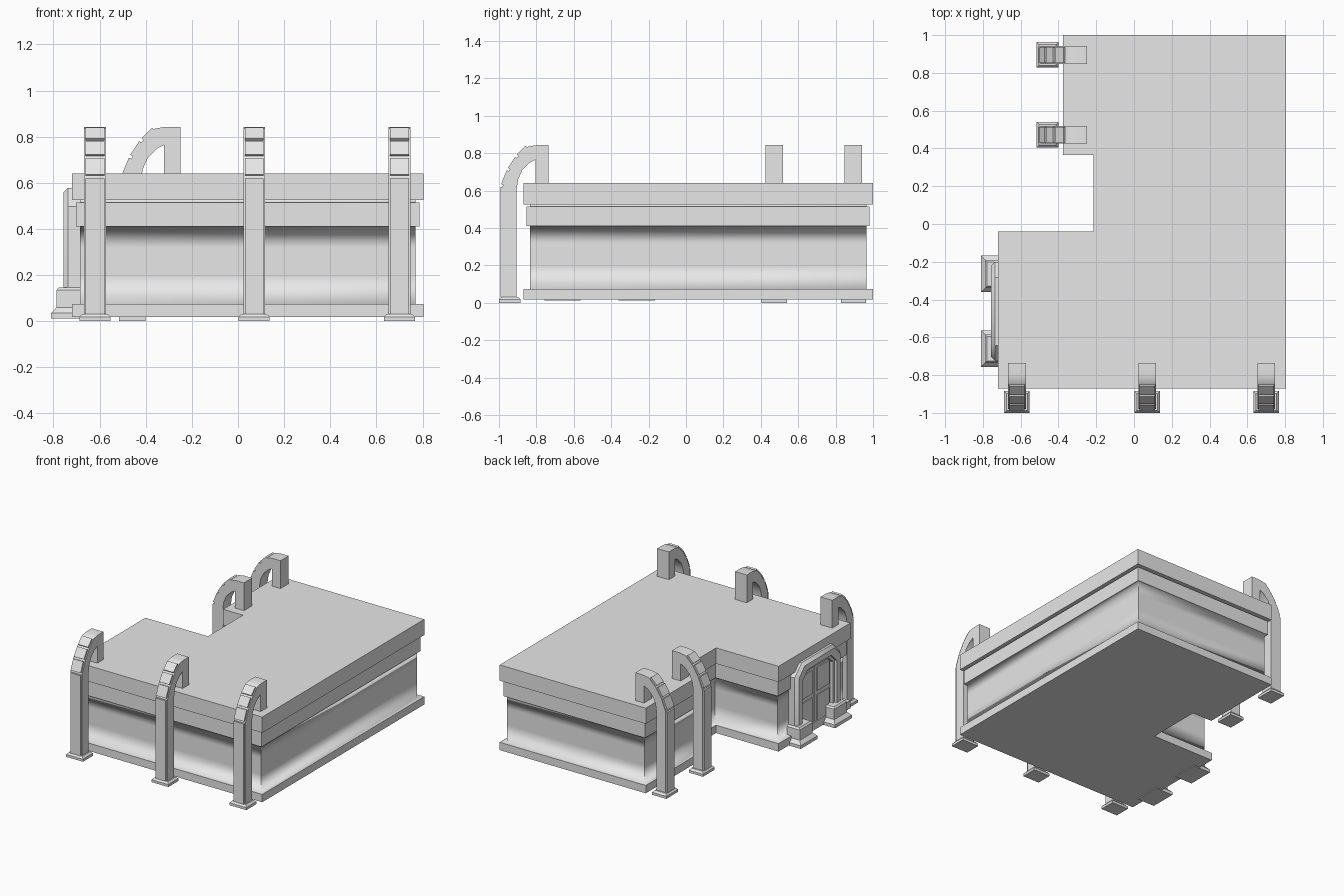
import bpy, bmesh, math
from mathutils import Vector

cube = bpy.data.objects.get("Cube")
if cube:
    bpy.data.objects.remove(cube, do_unlink=True)

grey = bpy.data.materials.new("plain_grey")
grey.use_nodes = True
COLOUR = (0.8, 0.8, 0.8, 1)
grey.diffuse_color = COLOUR
grey.node_tree.nodes["Principled BSDF"].inputs["Base Color"].default_value = COLOUR


def finish(bm, name, soft_concave=False, location=(0, 0, 0), turn=0):
    """Set smooth shading with sharp edges and make the object."""
    bmesh.ops.recalc_face_normals(bm, faces=bm.faces)
    for f in bm.faces:
        f.smooth = True
    for e in bm.edges:
        angle = e.calc_face_angle_signed(0)
        level = abs(e.verts[0].co.z - e.verts[1].co.z) < 0.001
        soft = abs(angle) < math.radians(35) or (soft_concave and level and angle < 0)
        e.smooth = soft
    mesh = bpy.data.meshes.new(name)
    bm.to_mesh(mesh)
    bm.free()
    mesh.materials.append(grey)
    obj = bpy.data.objects.new(name, mesh)
    obj.location = location
    obj.rotation_euler.z = turn
    bpy.context.collection.objects.link(obj)
    return obj


def loft(rings):
    """Join rings of points, bottom to top, and cap both ends."""
    bm = bmesh.new()
    loops = [[bm.verts.new(p) for p in ring] for ring in rings]
    n = len(loops[0])
    for a, b in zip(loops, loops[1:]):
        for i in range(n):
            j = (i + 1) % n
            bm.faces.new((a[i], a[j], b[j], b[i]))
    bm.faces.new(loops[0][::-1])
    bm.faces.new(loops[-1])
    return bm


def rect(x0, x1, y0, y1, z):
    return [(x0, y0, z), (x1, y0, z), (x1, y1, z), (x0, y1, z)]


def box(x0, x1, y0, y1, z0, z1):
    return loft([rect(x0, x1, y0, y1, z0), rect(x0, x1, y0, y1, z1)])


# Building: stepped outline, inset by differing amounts at each height
OUTLINE = [Vector(p) for p in (
    (-0.72, -0.87), (0.805, -0.87), (0.805, 1.0), (-0.375, 1.0),
    (-0.375, 0.365), (-0.215, 0.365), (-0.215, -0.04), (-0.72, -0.04))]


def outline(inset, z):
    ring = []
    for i, p in enumerate(OUTLINE):
        before = (p - OUTLINE[i - 1]).normalized()
        after = (OUTLINE[(i + 1) % len(OUTLINE)] - p).normalized()
        inward = Vector((-before.y - after.y, before.x + after.x))
        q = p + inward * inset
        ring.append((q.x, q.y, z))
    return ring


WALL, BAND = 0.035, 0.018
body = [(0, 0.018), (0, 0.075), (WALL, 0.075), (WALL, 0.2), (WALL, 0.32),
        (WALL, 0.41), (BAND, 0.41), (BAND, 0.515), (WALL, 0.515), (WALL, 0.53)]
finish(loft([outline(*s) for s in body]), "walls_with_plinth_and_band", True)
finish(loft([outline(0, 0.525), outline(0, 0.64)]), "roof_slab")

# Hooked ribs: outer profile runs up from the foot and over on to the roof
OUTER = [(0.02, 0.025), (0.02, 0.625), (0.055, 0.71), (0.10, 0.78), (0.155, 0.835),
         (0.20, 0.843), (0.265, 0.843), (0.265, 0.63)]
INNER = [(0.195, 0.63), (0.195, 0.765), (0.165, 0.75), (0.125, 0.71),
         (0.102, 0.66), (0.095, 0.61), (0.095, 0.025)]


def rib(name, location, turn=0):
    half = 0.047
    profile = OUTER + INNER
    bm = loft([[(x, u, z) for u, z in profile] for x in (-half, half)])
    bmesh.ops.recalc_face_normals(bm, faces=bm.faces)
    bm.faces.ensure_lookup_table()
    # recessed column panel and three recessed squares on the bend
    bm_faces = bm.faces[:4]
    for f in bm_faces:
        rim = bmesh.ops.inset_individual(bm, faces=[f], thickness=0.009)["faces"]
        inner = bmesh.ops.extrude_face_region(bm, geom=[f])["geom"]
        shift = -0.012 * f.normal
        moved = [v for v in inner if isinstance(v, bmesh.types.BMVert)]
        bmesh.ops.translate(bm, vec=shift, verts=moved)
        bmesh.ops.delete(bm, geom=[f], context='FACES_ONLY')
    finish(bm, name, location=location, turn=turn)
    # spreading foot
    w = 0.0675
    foot = [rect(-w, w, 0, 0.115, 0), rect(-w, w, 0, 0.115, 0.018),
            rect(-0.055, 0.055, 0.012, 0.103, 0.032)]
    finish(loft(foot), name + "_foot", location=location, turn=turn)


for i, x in enumerate((-0.62, 0.07, 0.70)):
    rib(f"front_rib_{i + 1}", (x, -1.0, 0))
for i, y in enumerate((0.472, 0.895)):
    rib(f"side_rib_{i + 1}", (-0.515, y, 0), -math.pi / 2)

# Doorway on the right side
DOOR_Y = -0.462


def arch(name, half, top, cut, thick, x_front, bevel):
    """Door surround with cut upper corners."""
    def side(h, t, c):
        return [(h, 0.03), (h, t - c), (h - c, t), (c - h, t), (-h, t - c), (-h, 0.03)]
    profile = side(half, top, cut) + side(half - thick, top - thick, cut * 0.8)[::-1]
    bm = loft([[(x, DOOR_Y + y, z) for y, z in profile] for x in (x_front, -0.67)])
    if bevel:
        edges = [e for e in bm.edges
                 if all(v.co.x < x_front + 0.001 for v in e.verts)
                 and all(abs(v.co.y - DOOR_Y) > half - 0.001 or v.co.z > top - 0.001
                         for v in e.verts)]
        bmesh.ops.bevel(bm, geom=edges, offset=bevel, segments=1, affect='EDGES')
    finish(bm, name)


arch("door_frame", 0.26, 0.578, 0.08, 0.06, -0.757, 0.02)
arch("door_inner_trim", 0.21, 0.525, 0.06, 0.03, -0.738, 0)

for side_name, s in (("left", 1), ("right", -1)):
    # door leaf with two recessed panels
    y0, y1 = sorted((DOOR_Y + s * 0.003, DOOR_Y + s * 0.19))
    finish(box(-0.712, -0.68, y0, y1, 0.02, 0.51), side_name + "_door_leaf")
    for label, z0, z1 in (("lower", 0.06, 0.26), ("upper", 0.29, 0.46)):
        a, b = y0 + 0.025, y1 - 0.025
        panel = loft([rect(-0.719, -0.70, a, b, z0), rect(-0.719, -0.70, a, b, z1)])
        finish(panel, f"{side_name}_door_{label}_panel")
    # pillar block with flared foot
    c = DOOR_Y + s * 0.198
    block = [(-0.81, 0.097, 0.012), (-0.81, 0.097, 0.035),
             (-0.787, 0.074, 0.06), (-0.787, 0.074, 0.135), (-0.777, 0.064, 0.147)]
    finish(loft([rect(x, -0.67, c - h, c + h, z) for x, h, z in block]),
           side_name + "_door_pillar_block")
